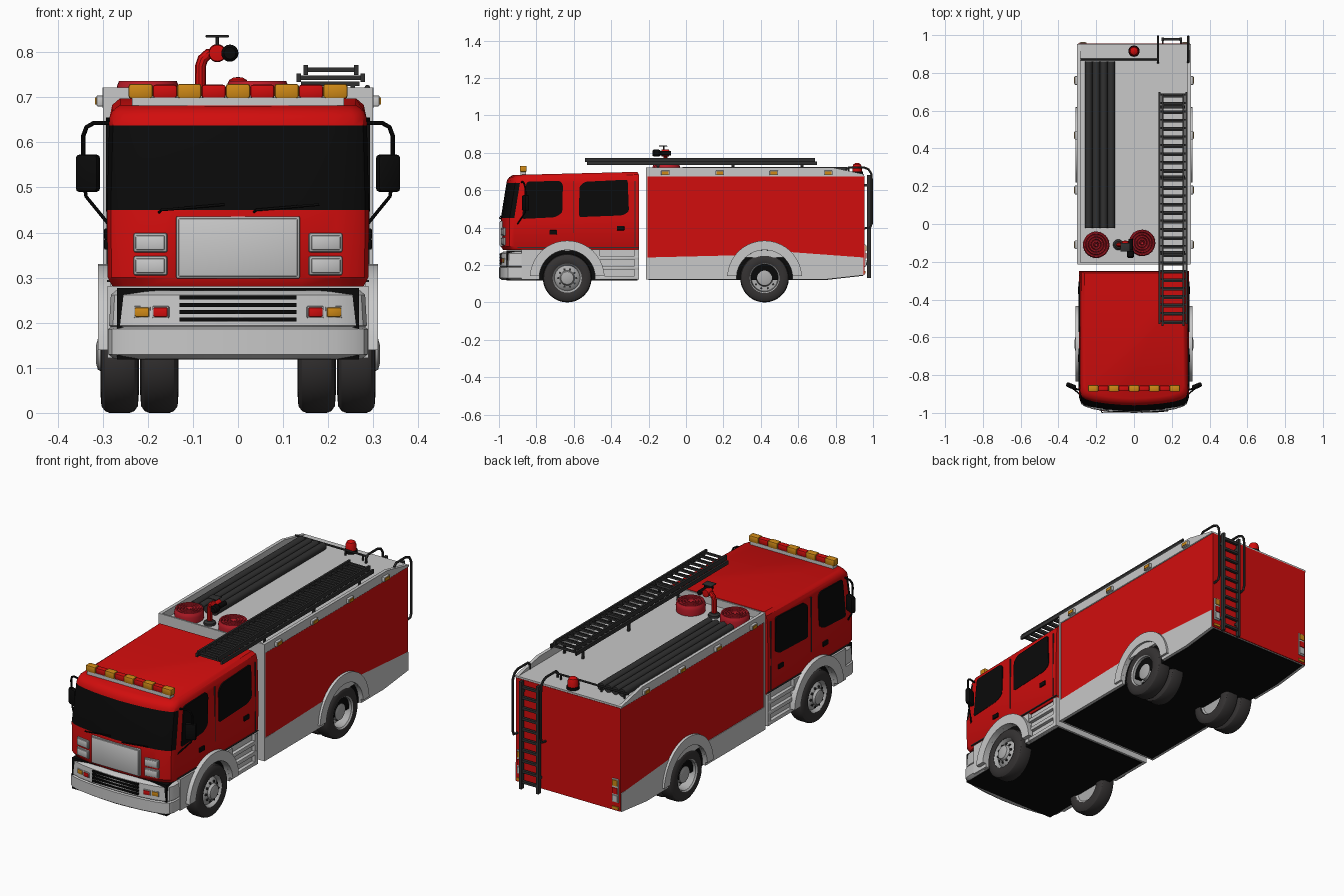
import bpy, bmesh, math
from mathutils import Vector, Matrix

if "Cube" in bpy.data.objects:
    bpy.data.objects.remove(bpy.data.objects["Cube"])

def material(name, r, g, b):
    m = bpy.data.materials.new(name)
    m.diffuse_color = (r, g, b, 1)
    m.use_nodes = True
    m.node_tree.nodes["Principled BSDF"].inputs["Base Color"].default_value = m.diffuse_color
    return m

RED = material("fire_red", .64, .004, .004)
GREY = material("light_grey", .58, .58, .58)
BLACK = material("black", .003, .003, .003)
RUBBER = material("tyre_rubber", .035, .032, .032)
DARK = material("dark_grey_metal", .03, .03, .03)
SILVER = material("silver", .42, .42, .42)
ORANGE = material("amber", .62, .25, .008)
HOSE = material("hose_red", .5, .012, .022)

def finish(bm, name, *mats):
    bmesh.ops.recalc_face_normals(bm, faces=bm.faces[:])
    me = bpy.data.meshes.new(name)
    bm.to_mesh(me)
    bm.free()
    ob = bpy.data.objects.new(name, me)
    for m in mats:
        me.materials.append(m)
    bpy.context.collection.objects.link(ob)
    return ob

def box(name, x, y, z, mat, bevel=0, rot=0):
    """Box from (min, max) ranges, optionally turned about z."""
    bm = bmesh.new()
    bmesh.ops.create_cube(bm, size=1)
    lo, hi = Vector((x[0], y[0], z[0])), Vector((x[1], y[1], z[1]))
    bmesh.ops.scale(bm, vec=hi - lo, verts=bm.verts)
    if bevel:
        bmesh.ops.bevel(bm, geom=bm.edges[:], offset=bevel, segments=2, profile=.5, affect='EDGES')
    bmesh.ops.transform(bm, matrix=Matrix.Translation((lo + hi) / 2) @ Matrix.Rotation(rot, 4, 'Z'), verts=bm.verts)
    return finish(bm, name, mat)

def prism(name, pts, x0, x1, mat, corner=0):
    """Side (y, z) outline extruded along x, with optional rounded corners."""
    bm = bmesh.new()
    f = bm.faces.new([bm.verts.new((x0, y, z)) for y, z in pts])
    ext = bmesh.ops.extrude_face_region(bm, geom=[f])
    bmesh.ops.translate(bm, vec=(x1 - x0, 0, 0), verts=[v for v in ext['geom'] if isinstance(v, bmesh.types.BMVert)])
    if corner:
        es = [e for e in bm.edges if abs(e.verts[0].co.x - e.verts[1].co.x) > 1e-5]
        bmesh.ops.bevel(bm, geom=es, offset=corner, segments=3, profile=.5, affect='EDGES')
    return finish(bm, name, mat)

def lathe(name, prof, loc, mat, axis='Z', seg=40, flip=1):
    """Spin (radius, height) points about an axis through loc."""
    bm = bmesh.new()
    rings = []
    for r, h in prof:
        ring = []
        for i in range(seg):
            a = 2 * math.pi * i / seg
            c, s = r * math.cos(a), r * math.sin(a)
            p = (c, s, h) if axis == 'Z' else (h * flip, c, s) if axis == 'X' else (c, h, s)
            ring.append(bm.verts.new(Vector(p) + Vector(loc)))
        rings.append(ring)
    for a, b in zip(rings, rings[1:]):
        for i in range(seg):
            bm.faces.new((a[i], a[(i + 1) % seg], b[(i + 1) % seg], b[i]))
    bmesh.ops.remove_doubles(bm, verts=bm.verts[:], dist=1e-5)
    return finish(bm, name, mat)

def tube(name, pts, r, mat):
    cu = bpy.data.curves.new(name, 'CURVE')
    cu.dimensions, cu.bevel_depth, cu.bevel_resolution, cu.use_fill_caps = '3D', r, 3, True
    sp = cu.splines.new('POLY')
    sp.points.add(len(pts) - 1)
    for q, p in zip(sp.points, pts):
        q.co = (*p, 1)
    cu.materials.append(mat)
    ob = bpy.data.objects.new(name, cu)
    bpy.context.collection.objects.link(ob)

FRONT = [(0, 0), (.25, .003), (.5, .009), (.75, .02), (.9, .033), (.97, .047), (1, .072)]

def loft(name, levels, mats, glass=()):
    """Stack bowed plan outlines (z, half width, front y, back y, roof slope)."""
    bm = bmesh.new()
    rings = []
    for z, w, yf, yb, k in levels:
        p = [(-f * w, yf + d) for f, d in FRONT[:0:-1]] + [(f * w, yf + d) for f, d in FRONT] + [(w, yb), (-w, yb)]
        rings.append([bm.verts.new((x, y, z + k * (y + .65))) for x, y in p])
    n = len(rings[0])
    for l, (a, b) in enumerate(zip(rings, rings[1:])):
        for i in range(n):
            f = bm.faces.new((a[i], a[(i + 1) % n], b[(i + 1) % n], b[i]))
            f.material_index = int(l in glass and i < 12)
    bm.faces.new(rings[0])
    bm.faces.new(rings[-1])
    return finish(bm, name, *mats)

WR, ARCH = .13, .15   # wheel radius (and axle height), arch opening radius
def arch(yc, zb, r=ARCH, n=16):
    a = math.asin((zb - WR) / r)
    return [(yc - r * math.cos(t), WR + r * math.sin(t)) for t in (a + (math.pi - 2 * a) * i / n for i in range(n + 1))]

FY, RY = -.635, .42   # axle positions

# cab, with the windscreen as its own colour, and the front bumper
loft("cab", [(.28, .278, -.978, -.25, 0), (.30, .289, -.99, -.25, 0), (.45, .291, -.99, -.25, 0), (.638, .286, -.96, -.25, 0),
             (.655, .285, -.956, -.25, 0), (.675, .279, -.945, -.252, .02), (.688, .262, -.925, -.26, .025)],
     (RED, BLACK), glass=(2,))
loft("front_bumper", [(.12, .275, -.985, -.8, 0), (.13, .288, -1, -.8, 0), (.186, .288, -1, -.8, 0), (.19, .282, -.993, -.8, 0),
                      (.194, .286, -.996, -.8, 0), (.262, .282, -.993, -.8, 0), (.272, .27, -.975, -.8, 0)], (GREY,))
prism("cab_skirt", [(-.88, .122)] + arch(FY, .122) + [(-.46, .122), (-.46, .282), (-.88, .282)], -.29, .29, GREY)
box("cab_step_wall", (-.272, .272), (-.47, -.25), (.122, .282), GREY)
box("cab_underside", (-.268, .268), (-.96, -.26), (.118, .277), BLACK)

# rear body: skirt, red walls, raised rim and deck
prism("body_skirt", [(-.21, .123)] + arch(RY, .123) + [(.75, .123), (.95, .145), (.95, .24), (-.21, .24)], -.3, .3, GREY)
prism("body_underside", [(-.2, .12), (.75, .12), (.945, .142), (.945, .3), (-.2, .3)], -.284, .284, BLACK)
prism("body_walls", [(-.208, .24)] + arch(RY, .24) + [(.95, .24), (.95, .676), (-.208, .676)], -.297, .297, RED)
box("body_front_wall", (-.3, .3), (-.214, -.205), (.123, .722), GREY)
box("body_rear_panel", (-.296, .296), (.945, .955), (.147, .676), RED)
box("roof_deck", (-.299, .299), (-.21, .953), (.674, .685), GREY)
for s in (1, -1):
    prism("roof_rim", [(-.21, .676), (-.21, .722), (.78, .722), (.953, .685), (.953, .676)], s * .284, s * .301, GREY)
    for y in (-.11, .18, .47, .76):
        box("marker_lamp_housing", sorted((s * .298, s * .314)), (y - .023, y + .023), (.68, .704), GREY, .003)
        box("marker_lamp", sorted((s * .31, s * .317)), (y - .017, y + .017), (.684, .7), ORANGE)

# wheels, arches, cab sides and mirrors, on both sides
TYRE = [(.078, -.004), (.088, 0), (.115, -.002), (.126, -.01), (.13, -.02), (.13, -.065), (.126, -.075),
        (.115, -.083), (.088, -.085), (.078, -.08), (.078, -.004)]
FRONT_HUB = [(.08, -.004), (.076, -.008), (.068, -.025), (.055, -.012), (.04, -.006), (.034, .006), (.02, .01), (0, .01)]
REAR_HUB = [(.08, -.002), (.074, -.008), (.07, -.055), (.045, -.055), (.04, -.02), (.025, -.016), (0, -.016)]
for s in (1, -1):
    for y, hub, name in ((FY, FRONT_HUB, "front"), (RY, REAR_HUB, "rear")):
        lathe(name + "_tyre", TYRE, (s * .305, y, WR), RUBBER, 'X', 48, s)
        lathe(name + "_hub", hub, (s * .305, y, WR), SILVER, 'X', 32, s)
        inner = .22 if name == "front" else .14
        lathe(name + "_wheel_back", [(.08, .004), (.07, .012), (0, .012)], (s * inner, y, WR), SILVER, 'X', 32, s)
        bolt_r, bolt_x = (.048, .297) if name == "front" else (.057, .254)
        for i in range(10):
            a = i * math.pi / 5
            lathe("wheel_bolt", [(.006, -.008), (.006, .004), (0, .005)],
                  (s * bolt_x, y + bolt_r * math.cos(a), WR + bolt_r * math.sin(a)), DARK, 'X', 8, s)
        prism(name + "_wheel_arch", arch(y, .14, .2, 20) + arch(y, .14, ARCH, 20)[::-1], s * .283, s * .311, GREY)
    lathe("rear_inner_tyre", TYRE, (s * .217, RY, WR), RUBBER, 'X', 48, s)

    def side(name, y, z, mat, x0=.27, x1=.293, bevel=0):
        box(name, sorted((s * x0, s * x1)), y, z, mat, bevel)
    for z in (.122, .175, .228):
        side("cab_step", (-.46, -.25), (z, z + .02), GREY, x1=.29, bevel=.003)
    side("cab_step_post", (-.275, -.25), (.122, .282), GREY, x1=.289)
    prism("front_door_window", [(-.878, .446), (-.852, .645), (-.672, .65), (-.658, .63), (-.662, .478), (-.7, .455)],
          s * .28, s * .2925, BLACK, .012)
    prism("rear_door_window", [(-.572, .456), (-.57, .62), (-.54, .645), (-.312, .656), (-.305, .485), (-.34, .465)],
          s * .28, s * .2925, BLACK, .012)
    side("front_door_handle", (-.73, -.69), (.362, .386), BLACK, x1=.297, bevel=.003)
    side("rear_door_handle", (-.37, -.33), (.385, .409), BLACK, x1=.297, bevel=.003)
    for y, z0 in ((-.602, .37), (-.275, .3)):
        side("door_seam", (y, y + .004), (z0, .65), DARK, x1=.2918)
    side("cab_sill_line", (-.9, -.25), (.29, .295), DARK, x1=.2905)
    # mirrors and arms
    box("mirror", sorted((s * .306, s * .36)), (-.87, -.845), (.49, .573), BLACK, .008, s * .4)
    tube("mirror_upper_arm", [(s * .28, -.88, .643), (s * .32, -.87, .643), (s * .336, -.865, .634), (s * .343, -.86, .615),
                              (s * .343, -.857, .56)], .005, BLACK)
    tube("mirror_lower_arm", [(s * .34, -.857, .5), (s * .337, -.86, .48), (s * .288, -.9, .42)], .004, BLACK)
    # headlamps, bumper lamps, wipers
    for z in (.305, .356):
        box("headlamp_frame", (s * .193 - .038, s * .193 + .038), (-.981, -.955), (z, z + .043), SILVER, .005, s * .16)
        box("headlamp", (s * .193 - .033, s * .193 + .033), (-.984, -.955), (z + .005, z + .038), GREY, .004, s * .16)
    for x, m in ((.17, RED), (.211, ORANGE)):
        d = -.984 + (x - .17) * .25
        box("bumper_lamp_frame", (s * x - .019, s * x + .019), (d - .002, d + .02), (.21, .237), SILVER, .003, s * .18)
        box("bumper_lamp", (s * x - .016, s * x + .016), (d - .005, d + .02), (.213, .234), m, .003, s * .18)
    # tail lamps
    box("tail_lamp_panel", (s * .27 - .018, s * .27 + .018), (.95, .96), (.19, .31), GREY, .002)
    for z, m in ((.275, ORANGE), (.235, RED), (.197, GREY)):
        box("tail_lamp", (s * .27 - .014, s * .27 + .014), (.955, .964), (z, z + .03), m)
    box("rear_corner_lamp", (s * .27 - .018, s * .27 + .018), (.95, .96), (.155, .168), ORANGE)
for x in (-.1, .11):
    tube("wiper", [(x + .07, -.99, .462), (x - .07, -.997, .45), (x - .075, -.985, .445)], .003, BLACK)

# front grille panel and bumper vents
box("grille_panel_frame", (-.137, .137), (-.994, -.96), (.298, .436), SILVER, .003)
box("grille_panel", (-.132, .132), (-.997, -.96), (.303, .431), GREY, .003)
for z in (.203, .219, .235, .251):
    box("bumper_vent", (-.13, .13), (-.998, -.97), (z, z + .009), BLACK)

# roof light bar
box("light_bar_base", (-.235, .235), (-.885, -.855), (.675, .7), GREY)
for i in range(9):
    x = -.243 + i * .054
    box("light_bar_segment", (x, x + .054), (-.888, -.852) if i % 2 == 0 else (-.885, -.855),
        (.697, .73) if i % 2 == 0 else (.698, .728), RED if i % 2 else ORANGE, .006)

# suction pipes and hose rolls on the deck
for i in range(4):
    lathe("suction_pipe", [(0, -.02), (.0195, -.02), (.0195, .86), (0, .86)], (-.24 + i * .04, 0, .704), DARK, 'Y', 20)
COIL = [(0, .006), (.008, .046)]
for i in range(4):
    r = .012 + i * .014
    COIL += [(r, .04), (r + .004, .05), (r + .01, .05), (r + .014, .04)]
for x, y in ((-.2, -.11), (.043, -.1)):
    lathe("hose_roll", COIL + [(.07, .03), (.068, .0), (0, 0)], (x, y, .686), HOSE, 'Z', 32)

# water cannon
lathe("cannon_base", [(0, 0), (.028, 0), (.028, .012), (.018, .02), (0, .02)], (-.083, -.11, .685), DARK, 'Z', 20)
tube("cannon_pipe", [(-.083, -.11, .69), (-.083, -.11, .77), (-.078, -.11, .785), (-.066, -.11, .796), (-.03, -.11, .798)], .012, RED)
lathe("cannon_joint", [(0, -.022), (.018, -.02), (.02, 0), (.018, .02), (0, .022)], (-.046, -.11, .798), RED, 'Y', 20)
lathe("cannon_nozzle", [(0, -.07), (.013, -.07), (.019, -.062), (.019, -.035), (.012, -.025), (.012, .03), (0, .03)],
      (-.018, -.11, .798), BLACK, 'Y', 20)
tube("cannon_handle_stem", [(-.046, -.12, .8), (-.046, -.12, .835)], .004, DARK)
box("cannon_handle", (-.072, -.02), (-.145, -.1), (.833, .838), DARK, .002)

# roof ladder in two nested sections
for x0, x1, y0, y1, z0, z1 in ((.135, .277, -.53, .70, .734, .753), (.15, .262, -.54, .69, .75, .772)):
    for x in (x0, x1):
        box("roof_ladder_rail", (x - .005, x + .005), (y0, y1), (z0, z1), DARK)
    for i in range(28):
        y = y0 + .015 + i * (y1 - y0 - .03) / 27
        box("roof_ladder_rung", (x0, x1), (y - .005, y + .005), ((z0 + z1) / 2 - .005, (z0 + z1) / 2 + .005), DARK)
for y in (-.15, .25, .62):
    box("roof_ladder_bracket", (.14, .27), (y - .008, y + .008), (.725, .735), DARK)
    for x in (.15, .255):
        box("roof_ladder_post", (x - .005, x + .005), (y - .006, y + .006), (.684, .73), DARK)

# rear ladder, grab rails and roof rail
for x in (.152, .248):
    box("rear_ladder_rail", (x - .007, x + .007), (.968, .988), (.13, .68), DARK)
    for z in (.2, .62):
        box("rear_ladder_mount", (x - .005, x + .005), (.95, .972), (z, z + .012), DARK)
for i in range(10):
    z = .16 + i * .054
    box("rear_ladder_rung", (.152, .248), (.971, .985), (z, z + .012), DARK)
for x in (.127, .287):
    tube("grab_rail", [(x, .855, .684), (x, .857, .71), (x, .87, .722), (x, .95, .722), (x, .975, .712), (x, .99, .69),
                       (x, .993, .66), (x, .993, .42), (x, .985, .4), (x, .95, .395)], .006, DARK)
tube("roof_rail", [(-.283, .87, .712), (.127, .87, .712)], .005, DARK)
for x in (-.26, -.13, 0, .1):
    tube("roof_rail_post", [(x, .87, .684), (x, .87, .712)], .004, DARK)

# rear beacon
lathe("beacon_base", [(0, 0), (.03, 0), (.03, .014), (0, .014)], (0, .915, .685), BLACK, 'Z', 24)
lathe("beacon", [(.026, .012), (.025, .04), (.02, .053), (.01, .059), (0, .06)], (0, .915, .685), RED, 'Z', 24)

# mesh conversion and smooth shading with sharp edges kept
bpy.ops.object.select_all(action='SELECT')
bpy.context.view_layer.objects.active = bpy.data.objects["cab"]
bpy.ops.object.convert(target='MESH')
bpy.ops.object.shade_smooth_by_angle(angle=math.radians(32))
